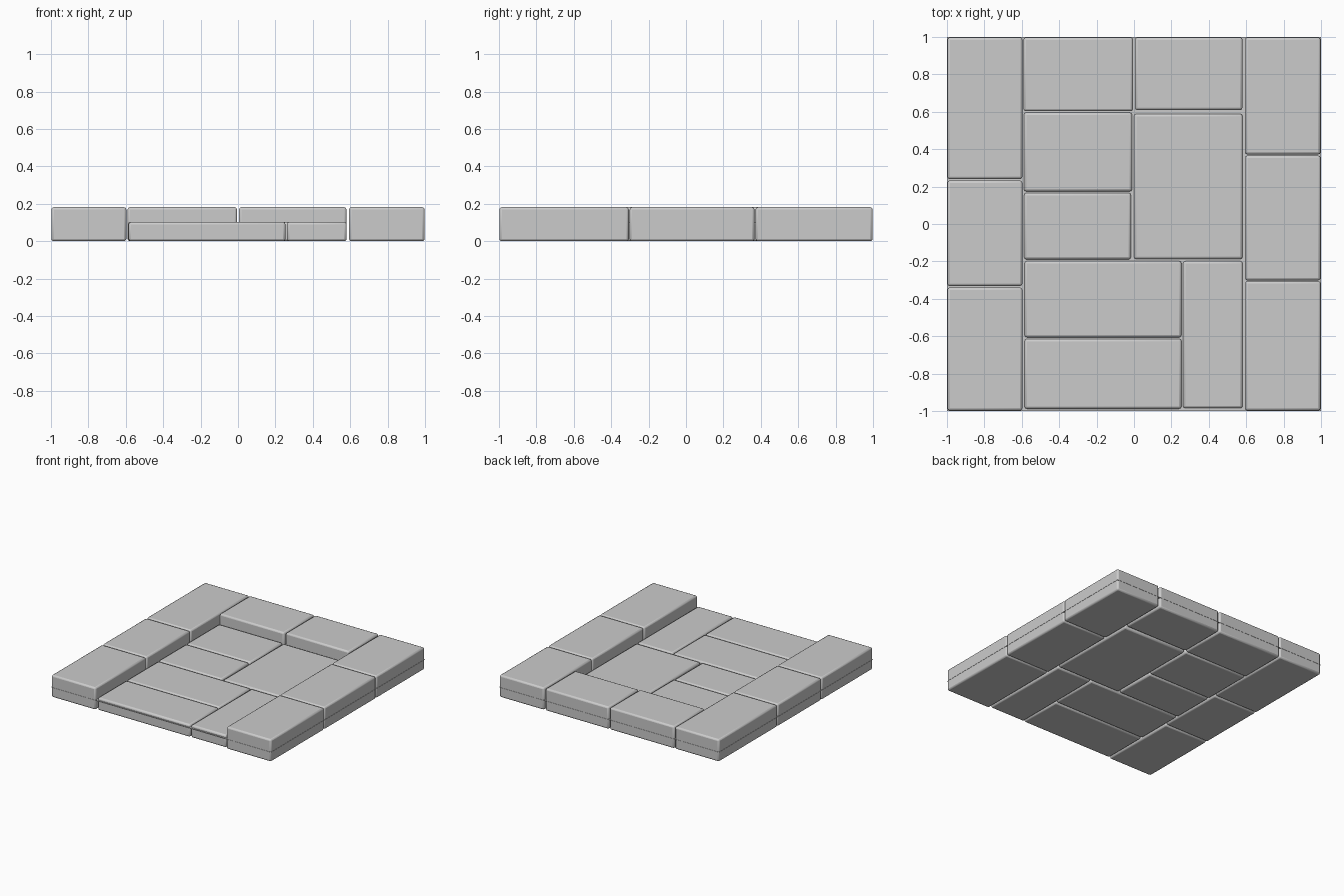
import bpy

if "Cube" in bpy.data.objects:
    bpy.data.objects.remove(bpy.data.objects["Cube"])

TALL, LOW = 0.182, 0.103


def brick(name, x0, x1, y0, y1, height):
    bpy.ops.mesh.primitive_cube_add(
        size=1, location=((x0 + x1) / 2, (y0 + y1) / 2, height / 2))
    ob = bpy.context.object
    ob.name = name
    ob.scale = (x1 - x0, y1 - y0, height)
    bpy.ops.object.transform_apply(location=False, rotation=False, scale=True)
    bev = ob.modifiers.new("rounded_edges", 'BEVEL')
    bev.width = 0.013
    bev.segments = 2
    bpy.ops.object.shade_smooth_by_angle()
    return ob


# Raised border columns on the left and right
for i, (y0, y1) in enumerate([(-0.998, -0.339), (-0.332, 0.233), (0.24, 0.998)]):
    brick(f"left_border_brick_{i + 1}", -0.998, -0.597, y0, y1, TALL)
for i, (y0, y1) in enumerate([(-0.998, -0.306), (-0.301, 0.366), (0.372, 0.998)]):
    brick(f"right_border_brick_{i + 1}", 0.593, 0.998, y0, y1, TALL)

# Raised border row at the back
brick("back_border_brick_1", -0.591, -0.005, 0.603, 0.998, TALL)
brick("back_border_brick_2", 0.005, 0.58, 0.609, 0.998, TALL)

# Lower floor stones inside the border
floor = [
    (-0.589, -0.010, 0.174, 0.596),
    (-0.588, -0.016, -0.189, 0.166),
    (0.0, 0.581, -0.188, 0.589),
    (-0.585, 0.254, -0.606, -0.198),
    (-0.585, 0.254, -0.988, -0.614),
    (0.262, 0.581, -0.985, -0.199),
]
for i, rect in enumerate(floor):
    brick(f"floor_stone_{i + 1}", *rect, LOW)

# Thin mortar sheet that closes the joints
bpy.ops.mesh.primitive_plane_add(size=2, location=(0, 0, 0.082))
bpy.context.object.name = "mortar_sheet"
